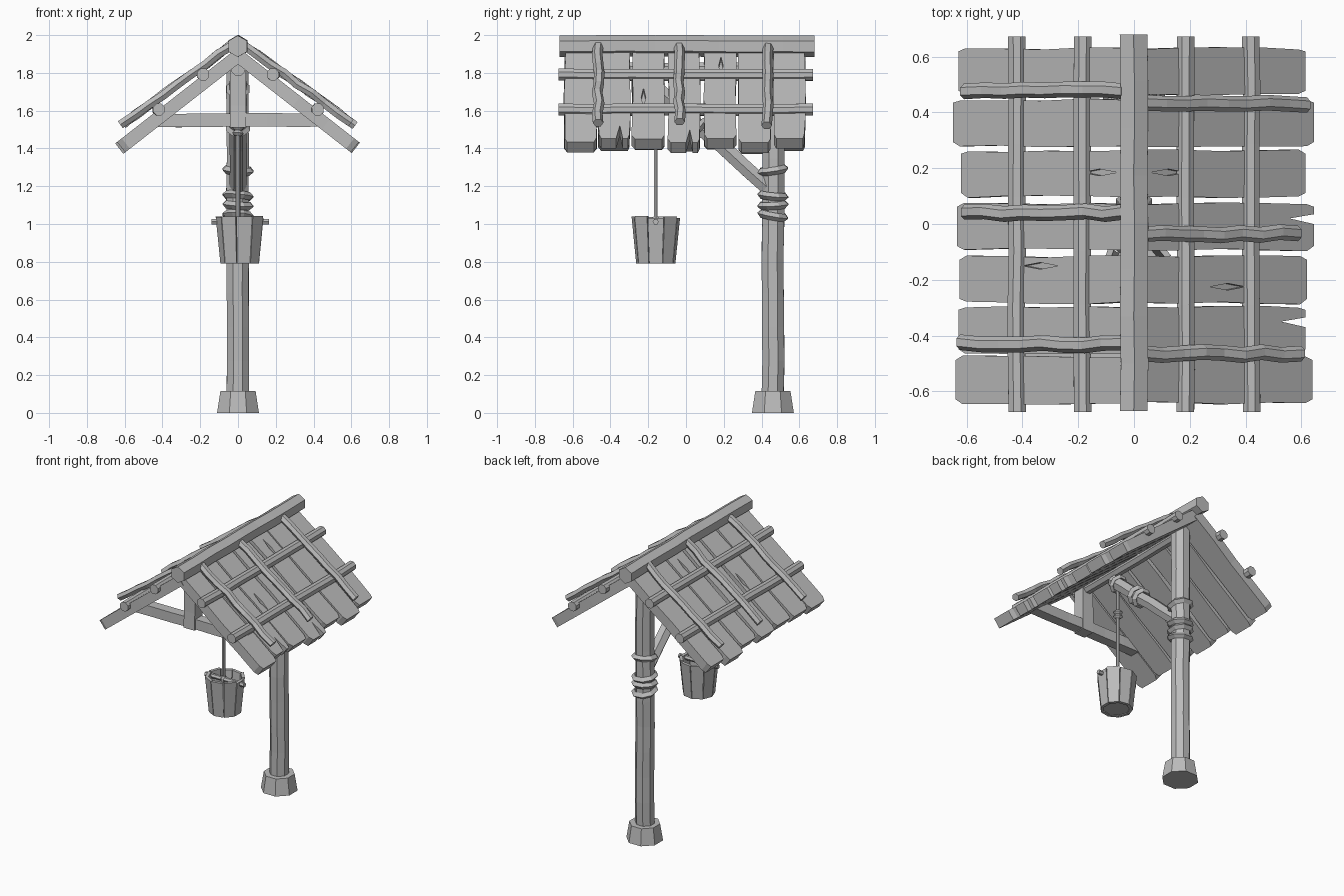
import bpy, bmesh, math, random
from mathutils import Vector

random.seed(4)
if "Cube" in bpy.data.objects:
    bpy.data.objects.remove(bpy.data.objects["Cube"])

mat = bpy.data.materials.new("weathered_grey")
mat.use_nodes = True
GREY = (0.5, 0.5, 0.5, 1)
mat.diffuse_color = GREY
mat.node_tree.nodes["Principled BSDF"].inputs["Base Color"].default_value = GREY


def finish(name, bm):
    bmesh.ops.recalc_face_normals(bm, faces=bm.faces)
    me = bpy.data.meshes.new(name)
    bm.to_mesh(me)
    bm.free()
    me.materials.append(mat)
    ob = bpy.data.objects.new(name, me)
    bpy.context.collection.objects.link(ob)
    return ob


def skin(bm, rings, closed=False):
    """Join equal rings of points with quads, capping the ends."""
    rows = [[bm.verts.new(p) for p in r] for r in rings]
    n = len(rows[0])
    for a, b in zip(rows, rows[1:] + rows[:1] if closed else rows[1:]):
        for i in range(n):
            bm.faces.new((a[i], a[(i + 1) % n], b[(i + 1) % n], b[i]))
    if not closed:
        bm.faces.new(rows[0])
        bm.faces.new(rows[-1])


def frame(axis):
    up = Vector((0, 0, 1)) if abs(axis.z) < 0.95 else Vector((0, -1, 0))
    side = axis.cross(up).normalized()
    return side, side.cross(axis).normalized()


def beam(name, p0, p1, w, h, sides=8, segs=6, rough=0.0, phase=0.5, taper=1.0):
    """Hewn beam from p0 to p1 with half sizes w, h and uneven sections."""
    p0, p1 = Vector(p0), Vector(p1)
    side, up = frame((p1 - p0).normalized())
    rings = []
    for k in range(segs + 1):
        t = k / segs
        scale = 1 + (taper - 1) * t
        c = p0.lerp(p1, t) + (side * random.uniform(-1, 1) + up * random.uniform(-1, 1)) * rough
        ring = []
        for i in range(sides):
            a = 2 * math.pi * (i + phase) / sides
            s = scale * (1 + random.uniform(-1, 1) * rough * 4)
            ring.append(c + side * math.sin(a) * w * s + up * math.cos(a) * h * s)
        rings.append(ring)
    bm = bmesh.new()
    skin(bm, rings)
    return finish(name, bm)


def rope_ring(name, centre, axis, r, thick, sides=8):
    """One faceted turn of rope round an axis."""
    side, up = frame(Vector(axis).normalized())
    ax = Vector(axis).normalized()
    rings = []
    for i in range(sides):
        a = 2 * math.pi * (i + 0.5) / sides
        out = side * math.sin(a) + up * math.cos(a)
        c = Vector(centre) + out * r
        rings.append([c + out * thick, c + ax * thick, c - out * thick, c - ax * thick])
    bm = bmesh.new()
    skin(bm, rings, closed=True)
    return finish(name, bm)


# Post and foot
POST_Y, BUCKET_Y = 0.46, -0.16
beam("foot", (0, POST_Y, 0), (0, POST_Y, 0.115), 0.12, 0.12, segs=1, taper=0.84)
beam("post", (0, POST_Y, 0.1), (0, POST_Y, 1.88), 0.063, 0.063, segs=10, rough=0.004)

# Rope turns round the post
for z, tilt in ((1.045, 0.18), (1.1, -0.06), (1.15, 0.1), (1.285, -0.15)):
    rope_ring("post_rope", (0, POST_Y, z), (0.08, tilt, 1), 0.068, 0.021)

# Ridge and the beam beneath it
beam("ridge_beam", (0, -0.67, 1.942), (0, 0.68, 1.942), 0.057, 0.057, 6, 8, 0.002, phase=0)
beam("lower_ridge_beam", (0, -0.57, 1.82), (0, 0.46, 1.82), 0.038, 0.038, 8, 5, 0.002)

# Front truss
beam("tie_beam", (-0.45, -0.5, 1.55), (0.45, -0.5, 1.55), 0.05, 0.05, 4, 6, 0.003)
beam("king_post", (0, -0.5, 1.51), (0, -0.5, 1.86), 0.06, 0.06, 4, 3, 0.002)

# Diagonal brace with rope turns
foot_p, top_p = Vector((0, 0.45, 1.18)), Vector((0, -0.2, 1.755))
beam("brace", foot_p, top_p, 0.045, 0.045, 6, 5, 0.003)
for t in (0.58, 0.65):
    rope_ring("brace_rope", foot_p.lerp(top_p, t), top_p - foot_p, 0.05, 0.02)
rope_ring("hanging_loop", foot_p.lerp(top_p, 0.93), top_p - foot_p, 0.05, 0.016)

# Roof boards, purlins and battens
ANG = math.radians(38)
THICK, ROOF_Z = 0.07, 1.89
BOARDS = (-0.56, -0.38, -0.2, -0.01, 0.18, 0.363, 0.547)
REACH = {1: (0.64, 0.615, 0.62, 0.645, 0.615, 0.645, 0.615),
         -1: (0.64, 0.63, 0.625, 0.635, 0.62, 0.65, 0.63)}


def slope(sx, s, y, n):
    """Point on a roof side: s down the slope, n above its middle plane."""
    return Vector((sx * (s * math.cos(ANG) + n * math.sin(ANG)), y,
                   ROOF_Z - s * math.sin(ANG) + n * math.cos(ANG)))


def prism(name, sx, outline, low, high):
    bm = bmesh.new()
    skin(bm, [[slope(sx, s, y, n) for s, y in outline] for n in (low, high)])
    return finish(name, bm)


def board(sx, y, reach, notch):
    length = (reach - math.sin(ANG) * THICK / 2) / math.cos(ANG)
    half = 0.084
    steps = (0.0, 0.25, 0.5, 0.75, 0.96)
    wobble = lambda: random.uniform(-0.006, 0.004)
    lower = [(length * t, y - half - wobble()) for t in steps]
    upper = [(length * t, y + half + wobble()) for t in reversed(steps)]
    end = [(length, y - half + 0.015)]
    if notch:
        end += [(length, y + 0.01), (length - 0.11, y + 0.03), (length, y + 0.045)]
    end += [(length, y + half - 0.012)]
    return prism("roof_board", sx, lower + end + upper, -THICK / 2, THICK / 2)


def crack(ob, sx, s, y, size):
    """Cut a shallow split into a board."""
    outline = [(s - size, y), (s, y - 0.012), (s + size, y), (s, y + 0.012)]
    cutter = prism("crack_cutter", sx, outline, 0.012, THICK)
    cutter.hide_render = True
    cutter.hide_viewport = True
    mod = ob.modifiers.new("crack", "BOOLEAN")
    mod.object, mod.operation, mod.solver = cutter, "DIFFERENCE", "EXACT"


BATTENS = {1: ((-0.465, 0.61), (-0.035, 0.6), (0.43, 0.63)),
           -1: ((-0.43, 0.63), (0.04, 0.62), (0.48, 0.62))}
for sx in (1, -1):
    boards = [board(sx, y, r, sx == 1 and i in (1, 3))
              for i, (y, r) in enumerate(zip(BOARDS, REACH[sx]))]
    crack(boards[2], sx, 0.4, -0.225 if sx > 0 else -0.15, 0.08)
    crack(boards[4], sx, 0.13, 0.185, 0.08)
    for x, z in ((0.42, 1.605), (0.185, 1.79)):
        beam("purlin", (sx * x, -0.675, z), (sx * x, 0.672, z), 0.034, 0.034, 8, 7, 0.002)
    for y, reach in BATTENS[sx]:
        beam("batten", (sx * 0.03, y, 1.95), (sx * (reach - 0.01), y, 1.945 - (reach - 0.05) * 0.73),
             0.028, 0.026, 6, 8, 0.006)

# Bucket of tapered staves
BX, STAVES = 0.012, 9
for i in range(STAVES):
    mid = 2 * math.pi * i / STAVES
    spread = math.pi / STAVES * 0.95
    top = 1.035 + random.uniform(-0.008, 0.008)
    rings = []
    for z, r in ((0.79, 0.105), (top, 0.13)):
        rings.append([(BX + rad * math.cos(mid + a), BUCKET_Y + rad * math.sin(mid + a), z)
                      for rad, a in ((r, -spread), (r, spread), (r - 0.022, spread), (r - 0.022, -spread))])
    bm = bmesh.new()
    skin(bm, rings)
    finish("bucket_stave", bm)
beam("bucket_floor", (BX, BUCKET_Y, 0.795), (BX, BUCKET_Y, 0.82), 0.097, 0.097, STAVES, 1)
beam("bucket_bar", (BX - 0.152, BUCKET_Y, 1.012), (BX + 0.152, BUCKET_Y, 1.012), 0.016, 0.016, 6, 4, 0.001)

# Hanging rope with knots
beam("bucket_rope", (0, BUCKET_Y, 1.0), (0, BUCKET_Y, 1.72), 0.012, 0.012, 6, 3)
rope_ring("bar_knot", (0, BUCKET_Y, 1.012), (1, 0, 0), 0.018, 0.012)
for z in (1.48, 1.51):
    rope_ring("rope_knot", (0, BUCKET_Y, z), (0.1, 0.15, 1), 0.018, 0.015)
